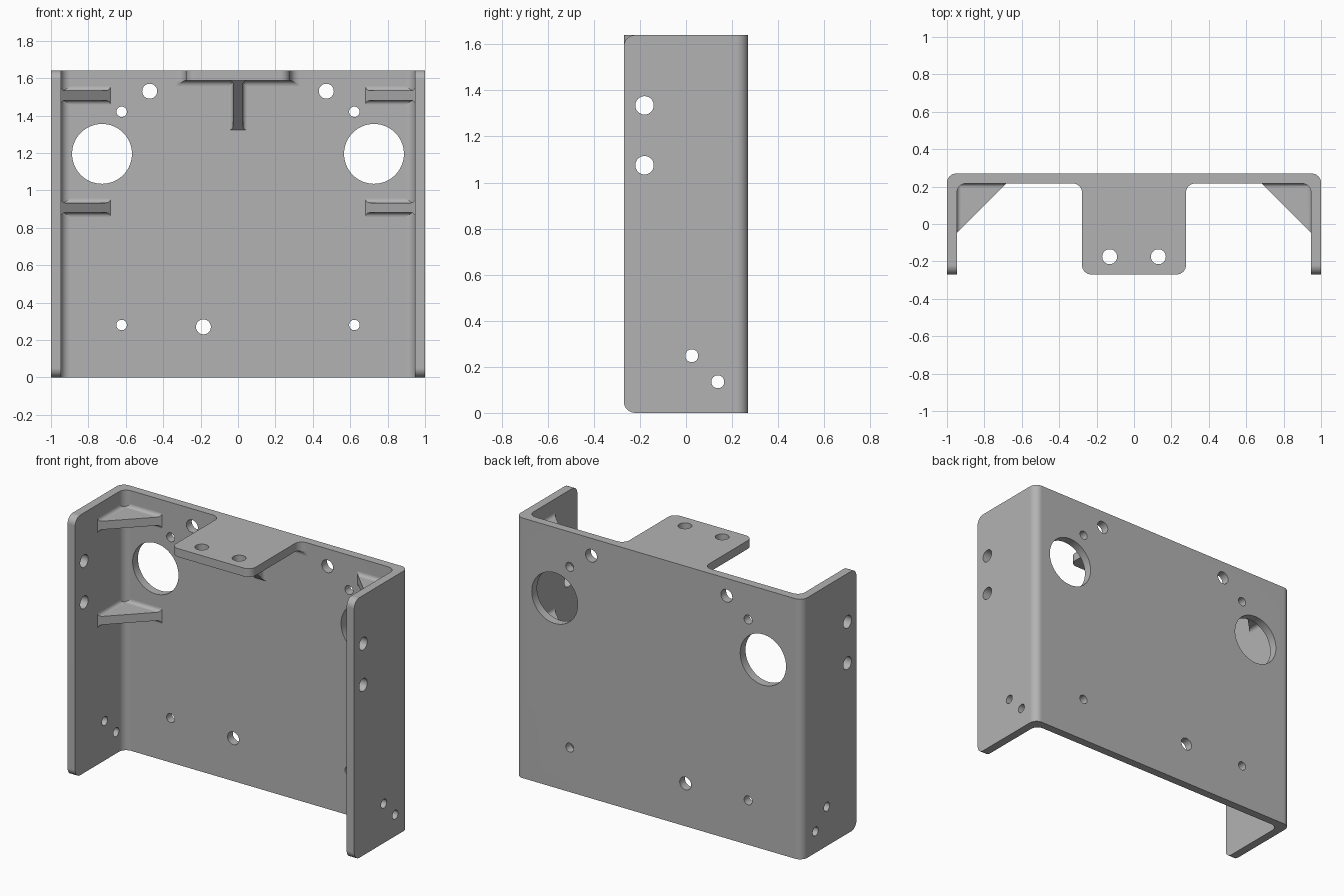
import bpy, bmesh, math
from mathutils import Vector, Matrix

cube = bpy.data.objects.get("Cube")
if cube:
    bpy.data.objects.remove(cube, do_unlink=True)

# Main dimensions
X, Y, H = 1.0, 0.27, 1.64      # half width, half depth, height
T = 0.053                      # sheet thickness
R = 0.05                       # corner radius
LEG = 0.265                    # gusset leg length
TAB = 0.278                    # half width of the tab

grey = bpy.data.materials.new("plain_grey")
grey.use_nodes = True
grey.diffuse_color = (0.45, 0.45, 0.45, 1)
grey.node_tree.nodes["Principled BSDF"].inputs["Base Color"].default_value = (0.45, 0.45, 0.45, 1)


def make_object(name, bm):
    bmesh.ops.remove_doubles(bm, verts=bm.verts, dist=1e-5)
    bmesh.ops.recalc_face_normals(bm, faces=bm.faces)
    mesh = bpy.data.meshes.new(name)
    bm.to_mesh(mesh)
    bm.free()
    mesh.materials.append(grey)
    obj = bpy.data.objects.new(name, mesh)
    bpy.context.collection.objects.link(obj)
    return obj


def activate(obj):
    bpy.ops.object.select_all(action='DESELECT')
    obj.select_set(True)
    bpy.context.view_layer.objects.active = obj


def finish(obj):
    activate(obj)
    bpy.ops.object.shade_smooth_by_angle(angle=math.radians(30))
    mod = obj.modifiers.new("flat_normals", 'WEIGHTED_NORMAL')
    mod.keep_sharp = True


def rounded(points, steps=8):
    """Round right-angled corners of (x, y, radius) points."""
    out = []
    for i, (x, y, r) in enumerate(points):
        p = Vector((x, y))
        if not r:
            out.append(p)
            continue
        to_prev = (Vector(points[i - 1][:2]) - p).normalized()
        to_next = (Vector(points[(i + 1) % len(points)][:2]) - p).normalized()
        c = p + r * (to_prev + to_next)
        for k in range(steps + 1):
            a = math.pi / 2 * k / steps
            out.append(c - r * (to_next * math.cos(a) + to_prev * math.sin(a)))
    return out


def extrude_profile(profile, z0, z1):
    bm = bmesh.new()
    face = bm.faces.new([bm.verts.new((p.x, p.y, z0)) for p in profile])
    ext = bmesh.ops.extrude_face_region(bm, geom=[face])
    top = [v for v in ext["geom"] if isinstance(v, bmesh.types.BMVert)]
    bmesh.ops.translate(bm, verts=top, vec=(0, 0, z1 - z0))
    return bm


def drill(obj, holes):
    """Cut round holes given as (centre, axis, radius, length)."""
    bm = bmesh.new()
    for centre, axis, r, length in holes:
        turn = Vector((0, 0, 1)).rotation_difference(Vector(axis)).to_matrix().to_4x4()
        bmesh.ops.create_cone(bm, cap_ends=True, segments=64 if r > 0.1 else 32,
                              radius1=r, radius2=r, depth=length,
                              matrix=Matrix.Translation(centre) @ turn)
    cutter = make_object("hole_cutter", bm)
    cutter.hide_render = True
    mod = obj.modifiers.new("holes", 'BOOLEAN')
    mod.operation, mod.solver, mod.object = 'DIFFERENCE', 'EXACT', cutter
    activate(obj)
    bpy.ops.object.modifier_apply(modifier=mod.name)
    bpy.data.objects.remove(cutter, do_unlink=True)


def fillet(r, steps=6):
    """Concave fillet as (distance from wall, height above face) pairs."""
    angles = [math.pi / 2 * k / steps for k in range(steps + 1)]
    return [(r * (1 - math.sin(a)), r * (1 - math.cos(a))) for a in angles]


def gusset(name, origin, u, v, n):
    """Triangular rib with legs along u and v, filleted into both walls."""
    origin, u, v, n = map(Vector, (origin, u, v, n))
    bm = bmesh.new()
    cuts = fillet(0.022)
    rims = []
    for side in (1, -1):
        rows = []
        for f, e in cuts:
            h = side * (T / 2 + e)
            rows.append([bm.verts.new(origin + u * a + v * b + n * h)
                         for a, b in ((f, LEG - f), (f, f), (LEG - f, f))])
        bm.faces.new(rows[0])
        for low, high in zip(rows, rows[1:]):
            for i in (0, 1):
                bm.faces.new((low[i], low[i + 1], high[i + 1], high[i]))
        rims.append(rows)
    up, down = rims
    # Sloping face, then the two faces against the walls
    bm.faces.new([r[0] for r in reversed(up)] + [r[2] for r in up]
                 + [r[2] for r in reversed(down)] + [r[0] for r in down])
    for i in (0, 1):
        bm.faces.new((up[-1][i], up[-1][i + 1], down[-1][i + 1], down[-1][i]))
    finish(make_object(name, bm))


# Folded sheet: back plate and both side walls
bm = extrude_profile(rounded([
    (-X, -Y, 0), (-X, Y, R), (X, Y, R), (X, -Y, 0),
    (X - T, -Y, 0), (X - T, Y - T, R), (T - X, Y - T, R), (T - X, -Y, 0)]), 0, H)
ends = [e for e in bm.edges
        if all(v.co.y < 0.001 - Y for v in e.verts)
        and abs(e.verts[0].co.z - e.verts[1].co.z) < 0.001]
bmesh.ops.bevel(bm, geom=ends, offset=R, segments=8, profile=0.5, affect='EDGES')
shell = make_object("bracket_shell", bm)

holes = [((-0.185, Y, 0.27), (0, 1, 0), 0.04, 0.2)]
for s in (-1, 1):
    for x, z, r in ((0.727, 1.195, 0.16), (0.472, 1.53, 0.04),
                    (0.622, 1.42, 0.028), (0.622, 0.28, 0.028)):
        holes.append(((s * x, Y, z), (0, 1, 0), r, 0.2))
    for y, z, r in ((-0.18, 1.335, 0.04), (-0.18, 1.075, 0.04),
                    (0.025, 0.248, 0.028), (0.138, 0.135, 0.028)):
        holes.append(((s * X, y, z), (1, 0, 0), r, 0.2))
drill(shell, holes)
finish(shell)

# Top tab with flared root and two holes
inner = Y - T
outline = rounded([(-0.4, inner, 0), (-TAB, inner, R), (-TAB, -Y, R),
                   (TAB, -Y, R), (TAB, inner, R), (0.4, inner, 0)])[1:-1]
tab = make_object("top_tab", extrude_profile(outline, H - T, H))
drill(tab, [((s * 0.13, -0.175, H), (0, 0, 1), 0.04, 0.2) for s in (-1, 1)])
finish(tab)

# Fillet below the tab, its ends following the flare
bm = bmesh.new()
rows = []
for e, f in fillet(0.03):
    y = inner - f
    w = TAB + R - math.sqrt(max(0, R * R - (y - inner + R) ** 2))
    rows.append([bm.verts.new(p) for p in (
        (-w, y, H - T), (-w, y, H - T - e), (w, y, H - T - e), (w, y, H - T))])
for a, b in zip(rows, rows[1:]):
    for i in range(4):
        j = (i + 1) % 4
        bm.faces.new((a[i], a[j], b[j], b[i]))
bm.faces.new(rows[0])
finish(make_object("tab_fillet", bm))

# Corner gussets and the centre rib below the tab
for s, label in ((1, "left"), (-1, "right")):
    for z, level in ((1.507, "upper"), (0.907, "lower")):
        gusset(f"{level}_{label}_gusset", (s * (X - T), inner, z),
               (-s, 0, 0), (0, -1, 0), (0, 0, 1))
gusset("tab_rib", (0, inner, H - T), (0, -1, 0), (0, 0, -1), (1, 0, 0))
